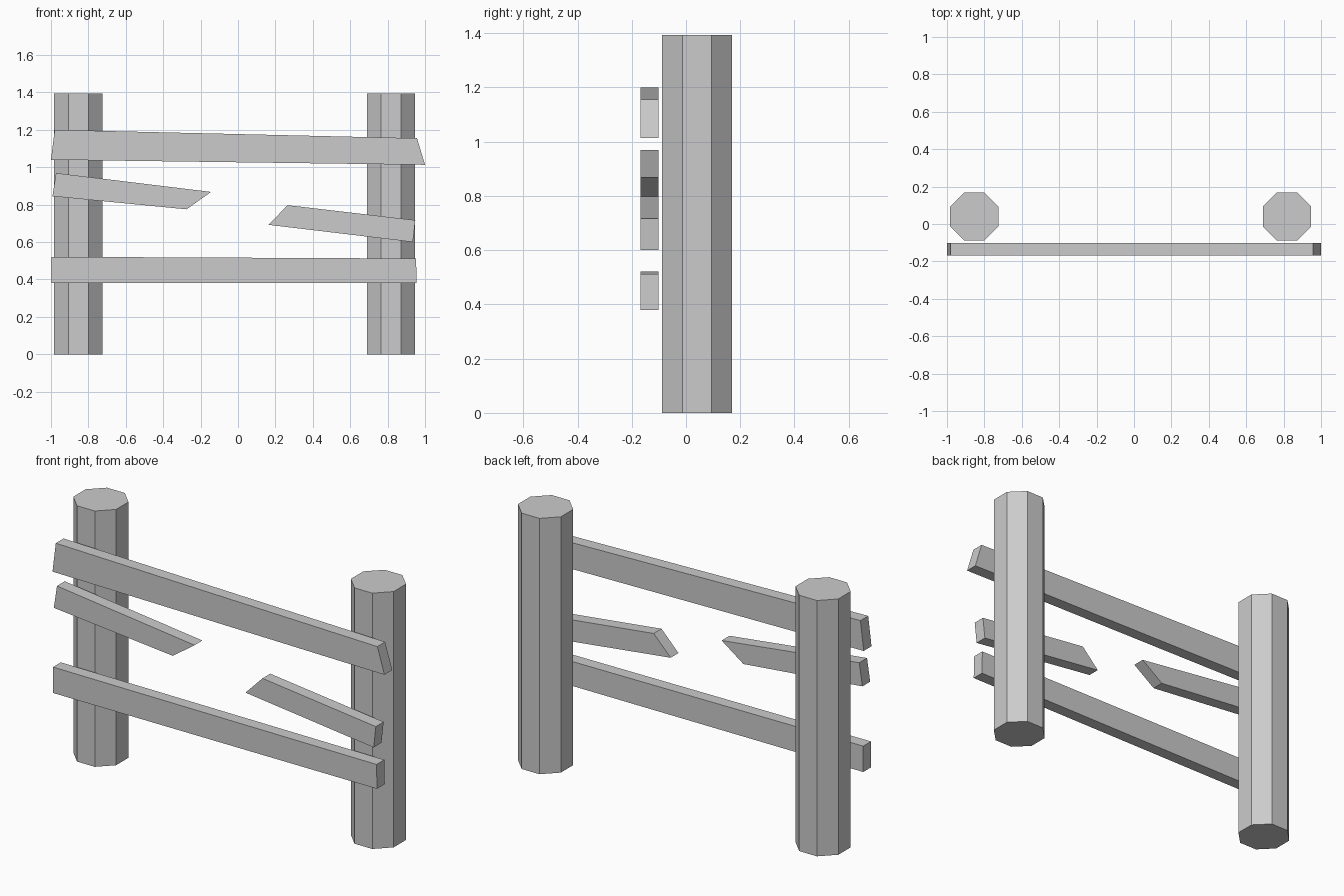
import bpy, bmesh
from math import cos, sin, radians

if "Cube" in bpy.data.objects:
    bpy.data.objects.remove(bpy.data.objects["Cube"])


def prism(name, points, place, depth):
    """Extrude a flat outline by depth (a vector) into a closed solid."""
    bm = bmesh.new()
    face = bm.faces.new([bm.verts.new(place(a, b)) for a, b in points])
    ext = bmesh.ops.extrude_face_region(bm, geom=[face], use_keep_orig=True)
    verts = [g for g in ext["geom"] if isinstance(g, bmesh.types.BMVert)]
    bmesh.ops.translate(bm, verts=verts, vec=depth)
    bmesh.ops.recalc_face_normals(bm, faces=bm.faces)
    mesh = bpy.data.meshes.new(name)
    bm.to_mesh(mesh)
    bm.free()
    obj = bpy.data.objects.new(name, mesh)
    bpy.context.collection.objects.link(obj)
    return obj


# Octagonal posts with a flat side to the front
RADIUS = 0.129 / cos(radians(22.5))
octagon = [(RADIUS * cos(radians(22.5 + 45 * i)), RADIUS * sin(radians(22.5 + 45 * i)))
           for i in range(8)]
for name, x in (("left_post", -0.854), ("right_post", 0.818)):
    prism(name, octagon, lambda a, b: (x + a, 0.04 + b, 0), (0, 0, 1.393))

# Crooked planks, outlined in the front view; the middle one is snapped in two
planks = {
    "top_rail": [(-0.98, 1.2), (-1.0, 1.04), (1.0, 1.013), (0.957, 1.155)],
    "broken_rail_left": [(-0.973, 0.969), (-0.992, 0.845), (-0.275, 0.775), (-0.144, 0.868)],
    "broken_rail_right": [(0.265, 0.797), (0.163, 0.692), (0.935, 0.6), (0.948, 0.717)],
    "bottom_rail": [(-0.997, 0.521), (-0.997, 0.38), (0.955, 0.38), (0.952, 0.512)],
}
for name, outline in planks.items():
    prism(name, outline, lambda a, b: (a, -0.168, b), (0, 0.067, 0))
